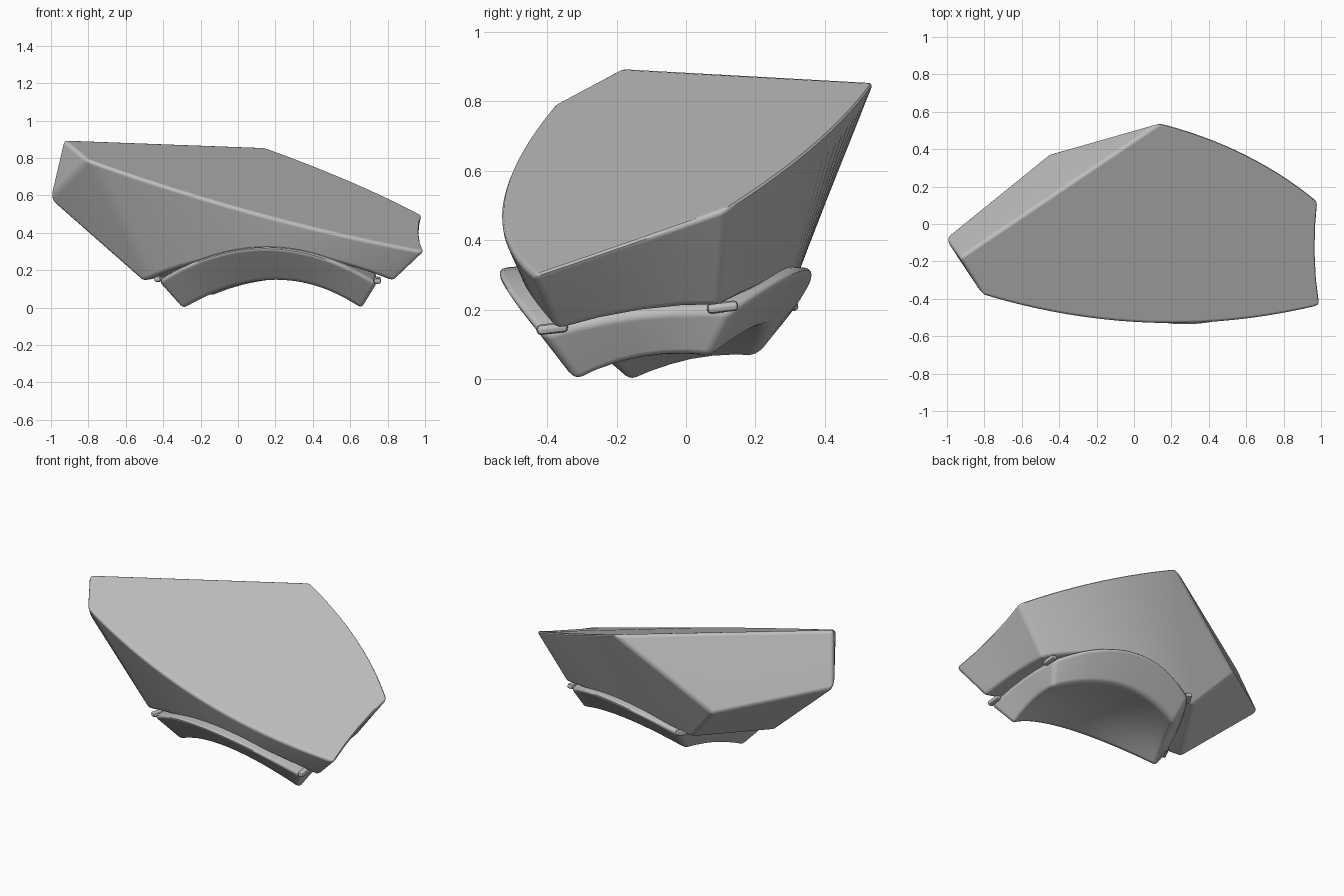
import bpy, bmesh, math
from mathutils import Vector as V

cube = bpy.data.objects.get("Cube")
if cube:
    bpy.data.objects.remove(cube)

grey = bpy.data.materials.new("plain grey")
grey.use_nodes = True
colour = (0.52, 0.52, 0.52, 1)
grey.diffuse_color = colour
grey.node_tree.nodes["Principled BSDF"].inputs["Base Color"].default_value = colour


def curve(p, q, mid=None, n=20):
    """Points from p to q, bowed through mid."""
    p, q = V(p), V(q)
    m = V(mid) if mid else (p + q) / 2
    c = 2 * m - (p + q) / 2
    pts = []
    for i in range(n + 1):
        t = i / n
        pts.append(p * (1 - t) ** 2 + c * 2 * t * (1 - t) + q * t * t)
    return pts


def poly(bm, pts):
    bm.faces.new([bm.verts.new(p) for p in pts])


def ruled(bm, a, b):
    """Strip of quads between two equally divided curves."""
    for i in range(len(a) - 1):
        poly(bm, [a[i], a[i + 1], b[i + 1], b[i]])


def patch(bm, front, back, left, right):
    """Surface filled between four boundary curves."""
    n, m = len(front) - 1, len(left) - 1

    def at(i, j):
        u, v = i / n, j / m
        edges = front[i] * (1 - v) + back[i] * v + left[j] * (1 - u) + right[j] * u
        corners = (front[0] * (1 - u) + front[n] * u) * (1 - v) + (back[0] * (1 - u) + back[n] * u) * v
        return edges - corners

    rows = [[at(i, j) for i in range(n + 1)] for j in range(m + 1)]
    for a, b in zip(rows, rows[1:]):
        ruled(bm, a, b)


def finish(bm, name, width, segments=3):
    """Weld, round the hard edges and smooth."""
    bmesh.ops.remove_doubles(bm, verts=bm.verts, dist=0.0005)
    bmesh.ops.recalc_face_normals(bm, faces=bm.faces)
    hard = [e for e in bm.edges if len(e.link_faces) == 2 and e.calc_face_angle() > math.radians(24)]
    bmesh.ops.bevel(bm, geom=hard, offset=width, offset_type='OFFSET', segments=segments,
                    profile=0.5, affect='EDGES', clamp_overlap=True)
    mesh = bpy.data.meshes.new(name)
    bm.to_mesh(mesh)
    bm.free()
    mesh.materials.append(grey)
    ob = bpy.data.objects.new(name, mesh)
    bpy.context.collection.objects.link(ob)
    bpy.ops.object.select_all(action='DESELECT')
    ob.select_set(True)
    bpy.context.view_layer.objects.active = ob
    bpy.ops.object.shade_smooth_by_angle(angle=math.radians(40))
    normals = ob.modifiers.new("even_normals", 'WEIGHTED_NORMAL')
    normals.keep_sharp = True
    return ob


# Main block: slanted flat top, tapering to an arched underside
A, B, C = V((-0.935, -0.18, 0.9)), V((0.14, 0.545, 0.86)), V((0.99, 0.12, 0.495))
D, E = V((1.0, -0.44, 0.3)), V((-0.805, -0.385, 0.79))
F, G = V((-1.01, -0.075, 0.58)), V((-0.455, 0.375, 0.44))
low_d, low_c = V((0.83, -0.37, 0.14)), V((0.78, 0.1, 0.21))
low_e, low_g = V((-0.51, -0.18, 0.14)), V((-0.23, 0.27, 0.19))

top_front = curve(E, D, (0.1, -0.535, 0.505))
top_right = curve(D, C, (0.975, -0.15, 0.4), 4)
top_back = curve(B, C, (0.6, 0.375, 0.68))
low_front = curve(low_e, low_d, (0.15, -0.45, 0.285))
low_right = curve(low_d, low_c, (0.8, -0.13, 0.195), 4)
low_back = curve(low_g, low_c, (0.3, 0.29, 0.285))
low_left = curve(low_e, low_g, None, 4)

bm = bmesh.new()
poly(bm, top_front + top_right[1:] + top_back[::-1][1:] + [A])
ruled(bm, top_front, low_front)
ruled(bm, top_right, low_right)
ruled(bm, top_back, low_back)
poly(bm, [B, G, low_g])
poly(bm, [A, B, G, F])
poly(bm, [A, F, E])
poly(bm, [E, F, low_e])
poly(bm, [F, G] + low_left[::-1])
patch(bm, low_front, low_back, low_left, low_right)
finish(bm, "main_block", 0.022)

# Saddle base: flared arch with a hollow underside
rim = [V(p) for p in ((-0.43, -0.25, 0.14), (0.745, -0.42, 0.13), (0.73, 0.14, 0.2), (-0.16, 0.31, 0.2))]
foot = [V(p) for p in ((-0.3, -0.157, -0.012), (0.66, -0.315, -0.012), (0.68, 0.07, 0.06), (-0.14, 0.2, 0.06))]


def loop(c, front_mid, back_mid, left_mid, right_mid):
    return (curve(c[0], c[1], front_mid), curve(c[3], c[2], back_mid),
            curve(c[0], c[3], left_mid, 6), curve(c[1], c[2], right_mid, 6))


rim_loop = loop(rim, (0.15, -0.54, 0.32), (0.3, 0.36, 0.32), (-0.33, 0.03, 0.19), (0.745, -0.14, 0.19))
foot_loop = loop(foot, (0.2, -0.37, 0.145), (0.27, 0.22, 0.15), (-0.22, 0.02, 0.05), (0.67, -0.13, 0.055))
bm = bmesh.new()
patch(bm, *rim_loop)
patch(bm, *foot_loop)
for upper, lower in zip(rim_loop, foot_loop):
    ruled(bm, upper, lower)
finish(bm, "saddle_base", 0.026, 4)

# Small clips at the rim corners
for name, corner, toward in (("front_right_clip", rim[0], rim[3]), ("front_left_clip", rim[1], rim[2]),
                             ("back_left_clip", rim[2], rim[1]), ("back_right_clip", rim[3], rim[0])):
    bm = bmesh.new()
    bmesh.ops.create_cube(bm, size=1)
    bmesh.ops.scale(bm, vec=(0.04, 0.09, 0.03), verts=bm.verts)
    clip = finish(bm, name, 0.012, 2)
    clip.rotation_mode = 'QUATERNION'
    clip.rotation_quaternion = (toward - corner).to_track_quat('Y', 'Z')
    clip.location = corner + (toward - corner).normalized() * 0.035 + V((0, 0, 0.012))
